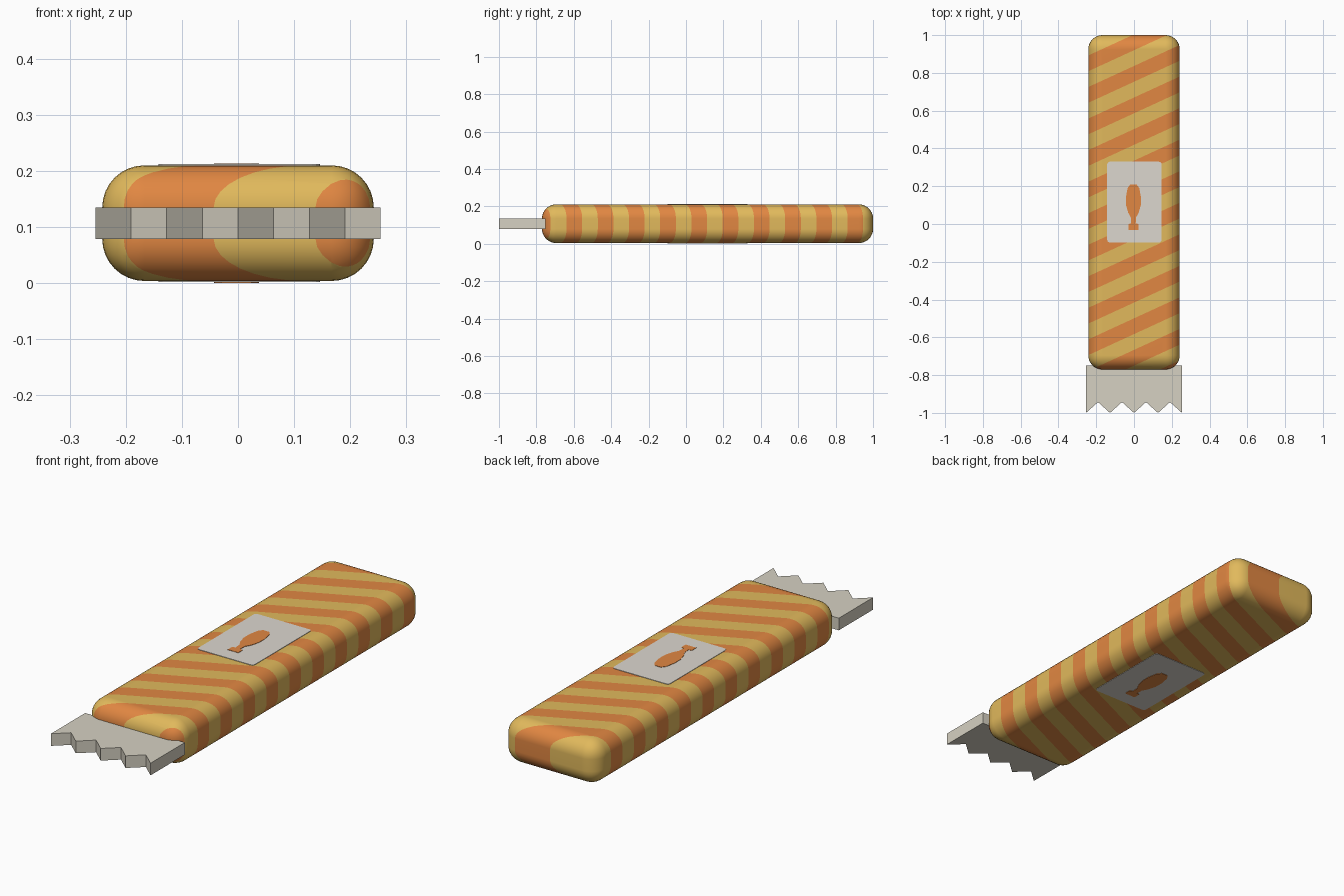
import bpy, bmesh, math
from mathutils import Vector

if "Cube" in bpy.data.objects:
    bpy.data.objects.remove(bpy.data.objects["Cube"])


def material(name, r, g, b):
    lin = [((c / 255 + 0.055) / 1.055) ** 2.4 for c in (r, g, b)]
    m = bpy.data.materials.new(name)
    m.diffuse_color = (*lin, 1)
    m.use_nodes = True
    m.node_tree.nodes["Principled BSDF"].inputs["Base Color"].default_value = m.diffuse_color
    return m


YELLOW = material("wrapper yellow", 225, 185, 92)
ORANGE = material("wrapper orange", 225, 135, 66)
LABEL = material("label off white", 220, 215, 207)
TAB = material("tab grey", 214, 209, 194)


def add_object(name, bm, mats):
    bmesh.ops.recalc_face_normals(bm, faces=bm.faces)
    me = bpy.data.meshes.new(name)
    bm.to_mesh(me)
    bm.free()
    for m in mats:
        me.materials.append(m)
    ob = bpy.data.objects.new(name, me)
    bpy.context.collection.objects.link(ob)
    return ob


def plate(name, outline, z0, z1, mat):
    """Extrude an xy outline between two heights."""
    bm = bmesh.new()
    face = bm.faces.new([bm.verts.new((x, y, z0)) for x, y in outline])
    ext = bmesh.ops.extrude_face_region(bm, geom=[face])["geom"]
    for v in ext:
        if isinstance(v, bmesh.types.BMVert):
            v.co.z = z1
    return add_object(name, bm, [mat])


# Rounded wrapper body
Z0, Z1, Y0, Y1, HALF = 0.004, 0.210, -0.77, 1.0, 0.242
bm = bmesh.new()
bmesh.ops.create_cube(bm, size=1)
for v in bm.verts:
    v.co = Vector((v.co.x * 2 * HALF,
                   (Y0 + Y1) / 2 + v.co.y * (Y1 - Y0),
                   (Z0 + Z1) / 2 + v.co.z * (Z1 - Z0)))
bmesh.ops.bevel(bm, geom=bm.edges[:], offset=0.075, segments=8,
                profile=0.5, affect='EDGES')

# Diagonal stripes cut into the body
SLOPE, START, BAND = 0.46, -0.75, 0.0835
for k in range(-1, 23):
    bmesh.ops.bisect_plane(bm, geom=bm.verts[:] + bm.edges[:] + bm.faces[:],
                           dist=1e-5, plane_co=(0, START + k * BAND, 0),
                           plane_no=Vector((-SLOPE, 1, 0)).normalized())
for f in bm.faces:
    c = f.calc_center_median()
    f.material_index = 1 - math.floor((c.y - SLOPE * c.x - START) / BAND) % 2
    f.smooth = True
body = add_object("wrapper_body", bm, [YELLOW, ORANGE])
wn = body.modifiers.new("flat_panel_normals", 'WEIGHTED_NORMAL')
wn.weight = 100

# Label and drumstick-shaped picture on both broad sides
lx0, lx1, ly0, ly1, r = -0.142, 0.146, -0.098, 0.33, 0.014
label = []
for cx, cy, a0 in ((lx1 - r, ly1 - r, 0), (lx0 + r, ly1 - r, 90),
                   (lx0 + r, ly0 + r, 180), (lx1 - r, ly0 + r, 270)):
    for i in range(4):
        a = math.radians(a0 + i * 30)
        label.append((cx + r * math.cos(a), cy + r * math.sin(a)))
half = [(0.027, -0.032), (0.027, 0.0), (0.012, 0.003), (0.014, 0.035),
        (0.028, 0.06), (0.039, 0.1), (0.04, 0.14), (0.031, 0.19),
        (0.016, 0.21)]
cx = -0.003
picture = [(cx + w, y) for w, y in half] + [(cx - w, y) for w, y in reversed(half)]
for side, zl, zp, zin in (("top", 0.212, 0.2135, 0.208),
                          ("bottom", 0.002, 0.0, 0.006)):
    plate(side + "_label", label, min(zl, zin), max(zl, zin), LABEL)
    plate(side + "_picture", picture, min(zp, zin), max(zp, zin), ORANGE)

# Flat tear-off tab with a zigzag edge
W, TEETH = 0.254, 8
zigzag = [(-W + 2 * W * i / TEETH, -1.0 if i % 2 == 0 else -0.943)
          for i in range(TEETH + 1)]
plate("tear_tab", zigzag + [(W, -0.75), (-W, -0.75)], 0.079, 0.135, TAB)
